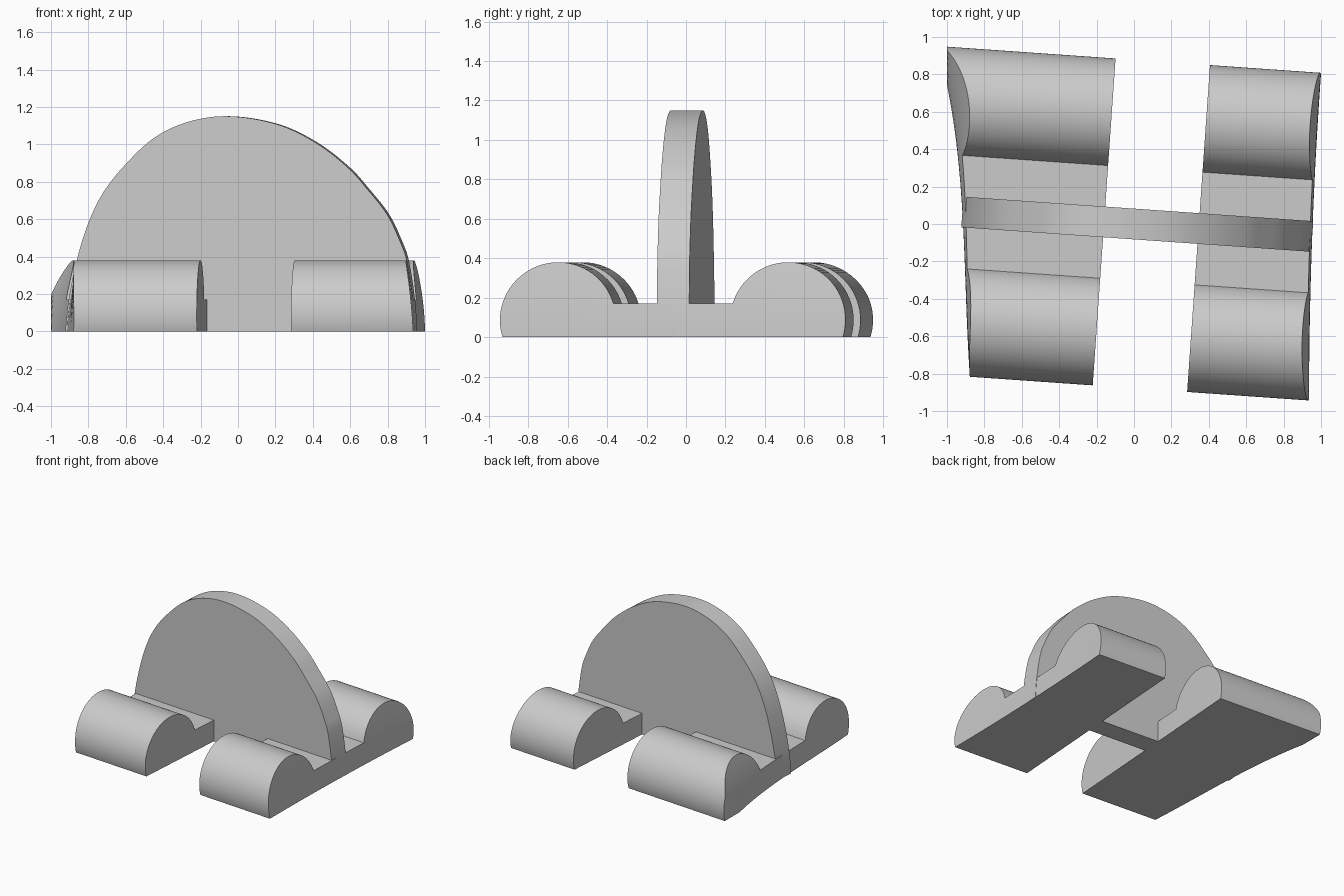
import bpy, bmesh, math

if "Cube" in bpy.data.objects:
    bpy.data.objects.remove(bpy.data.objects["Cube"])

TURN = math.radians(4)           # whole model is turned slightly clockwise
C, S = math.cos(TURN), math.sin(TURN)
VC, ZC, R = 0.583, 0.087, 0.293  # round foot: centre and radius
DECK = 0.17                      # height of the flat deck between the feet
HALF = 0.082                     # half thickness of the upright plate

grey = bpy.data.materials.new("light_grey")
grey.diffuse_color = (0.6, 0.6, 0.6, 1)
grey.use_nodes = True
grey.node_tree.nodes["Principled BSDF"].inputs["Base Color"].default_value = grey.diffuse_color


def finish(name, bm):
    """Turn a bmesh into a smooth-shaded, rotated object."""
    bmesh.ops.remove_doubles(bm, verts=bm.verts[:], dist=1e-5)
    bmesh.ops.dissolve_degenerate(bm, edges=bm.edges[:], dist=1e-5)
    bmesh.ops.recalc_face_normals(bm, faces=bm.faces[:])
    mesh = bpy.data.meshes.new(name)
    bm.to_mesh(mesh)
    bm.free()
    mesh.materials.append(grey)
    obj = bpy.data.objects.new(name, mesh)
    bpy.context.collection.objects.link(obj)
    obj.rotation_euler.z = -TURN
    bpy.ops.object.select_all(action='DESELECT')
    obj.select_set(True)
    bpy.context.view_layer.objects.active = obj
    bpy.ops.object.shade_smooth_by_angle(angle=math.radians(30))


# Curved outer sides of the base, as x over depth (v) and height (z)
def left_side(v, z):
    x = -0.92 - 0.13 * v - 0.06 * v**2 - 0.05 * v**3
    x += (0.06 + 0.07 * v) * (z / 0.38) ** 1.5
    return max(x, (-1 - v * S) / C)


def right_side(v, z):
    return 0.955 - 0.033 * v + 0.02 * v**2 - 0.04 * (z / 0.38) ** 1.5


def base_profile():
    """Two round feet joined by a low deck, back to front."""
    t0 = -math.asin(ZC / R)
    t1 = math.pi - math.asin((DECK - ZC) / R)
    n = 40
    arc = []
    for i in range(n + 1):
        t = t0 + (t1 - t0) * i / n
        arc.append((VC + R * math.cos(t), max(0, ZC + R * math.sin(t))))
    inner = arc[-1][0]
    deck = [(inner * (1 - i / 4), DECK) for i in range(1, 8)]
    return arc + deck + [(-v, z) for v, z in reversed(arc)]


def base_block(name, side_a, side_b, rows=6):
    """Base profile closed by two end surfaces."""
    bm = bmesh.new()
    profile = base_profile()
    edge = profile[0][0]
    grids = []
    for side in (side_a, side_b):
        grid = []
        for v, z in profile:
            vb = max(-edge, min(edge, v))
            col = []
            for j in range(rows + 1):
                f = j / rows
                vv, zz = vb + (v - vb) * f, z * f
                col.append(bm.verts.new((side(vv, zz), vv, zz)))
            grid.append(col)
        grids.append(grid)
        for p, q in zip(grid, grid[1:]):
            for j in range(rows):
                bm.faces.new((p[j], q[j], q[j + 1], p[j + 1]))
    a, b = grids
    for i in range(len(profile) - 1):
        for j in (0, rows):
            bm.faces.new((a[i][j], a[i + 1][j], b[i + 1][j], b[i][j]))
    finish(name, bm)


def spline(points, steps=8):
    """Smooth curve through the points."""
    p = [points[0]] + points + [points[-1]]
    out = []
    for a, b, c, d in zip(p, p[1:], p[2:], p[3:]):
        for i in range(steps):
            t = i / steps
            out.append(tuple(0.5 * (2 * b[k] + (c[k] - a[k]) * t
                       + (2 * a[k] - 5 * b[k] + 4 * c[k] - d[k]) * t * t
                       + (3 * b[k] - a[k] - 3 * c[k] + d[k]) * t**3) for k in (0, 1)))
    return out + [points[-1]]


# Left and right halves of the base
base_block("left_base", left_side, lambda v, z: -0.16)
base_block("right_base", lambda v, z: 0.346, right_side)

# Upright rounded plate
outline = spline([(-0.92, 0), (-0.902, 0.17), (-0.86, 0.374), (-0.80, 0.57), (-0.718, 0.74),
                  (-0.597, 0.893), (-0.44, 1.037), (-0.255, 1.122), (-0.04, 1.15), (0.215, 1.107),
                  (0.42, 1.01), (0.59, 0.88), (0.695, 0.765), (0.805, 0.625), (0.875, 0.48),
                  (0.911, 0.374), (0.943, 0.17), (0.955, 0)])
bm = bmesh.new()
front = [bm.verts.new((x, -HALF, z)) for x, z in outline]
back = [bm.verts.new((x, HALF, z)) for x, z in outline]
bm.faces.new(front)
bm.faces.new(back)
for i in range(len(front)):
    j = (i + 1) % len(front)
    bm.faces.new((front[i], front[j], back[j], back[i]))
finish("upright_plate", bm)
